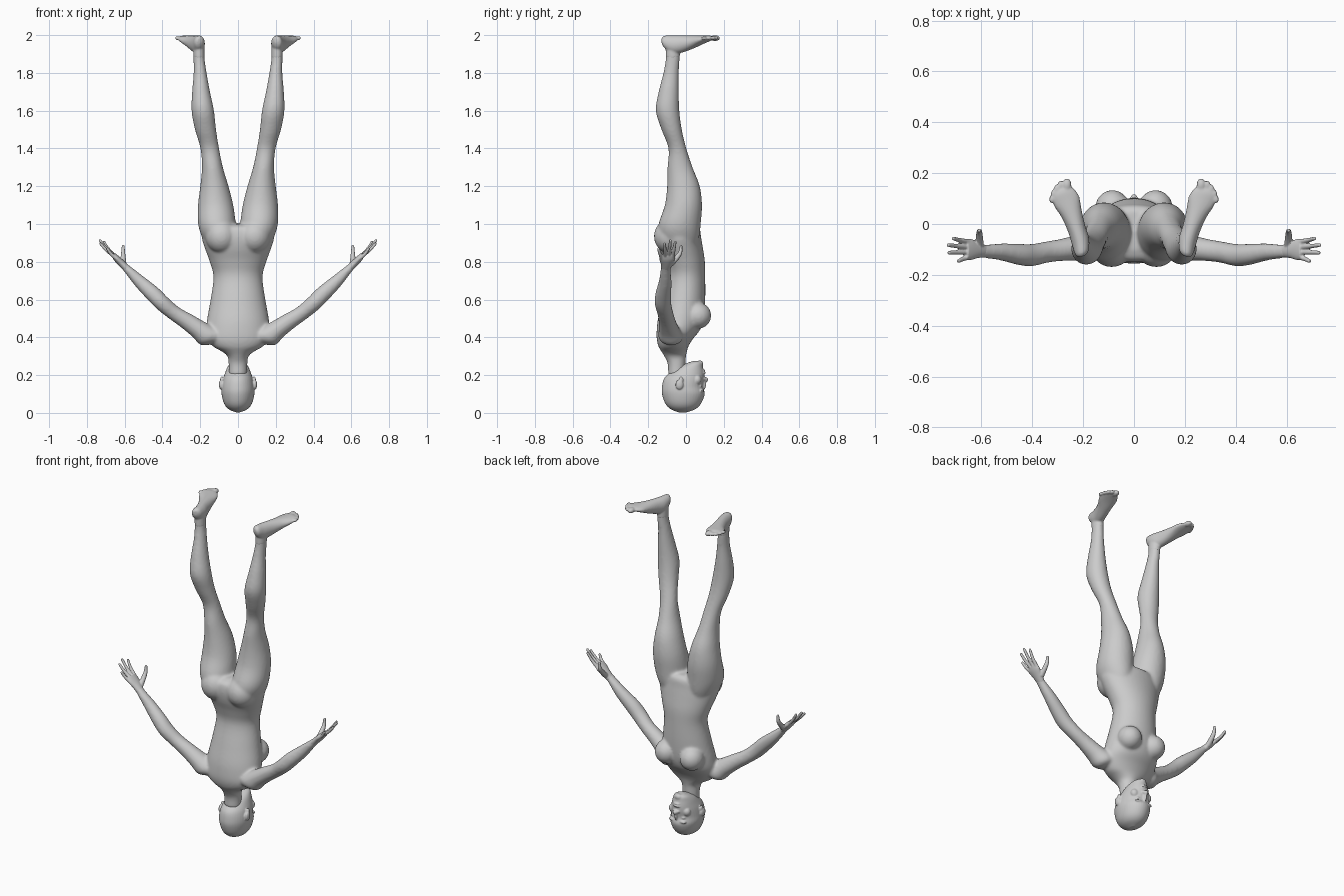
import bpy, bmesh, math
from mathutils import Vector, Matrix

X, Y, Z = Vector((1, 0, 0)), Vector((0, 1, 0)), Vector((0, 0, 1))


def refine(rows, steps=4):
    """Catmull-Rom interpolation of (x, y, z, ru, rv) rows."""
    out = []
    for i in range(len(rows) - 1):
        p0, p1, p2, p3 = (rows[max(0, min(len(rows) - 1, i + k))] for k in (-1, 0, 1, 2))
        for s in range(steps):
            t = s / steps
            out.append([0.5 * (2 * b + (c - a) * t + (2 * a - 5 * b + 4 * c - d) * t * t
                               + (3 * b - a - 3 * c + d) * t ** 3)
                        for a, b, c, d in zip(p0, p1, p2, p3)])
    out.append(list(rows[-1]))
    return out


def loft(bm, rows, u=X, v=Y, mirror=False, n=28):
    """Closed skin of elliptical rings; optional copy across x = 0."""
    for s in ((1, -1) if mirror else (1,)):
        rings = []
        for x, y, z, ru, rv in refine(rows):
            ru, rv = max(ru, 0.001), max(rv, 0.001)
            ring = []
            for k in range(n):
                a = 2 * math.pi * k / n
                p = Vector((x, y, z)) + u * ru * math.cos(a) + v * rv * math.sin(a)
                ring.append(bm.verts.new((p.x * s, p.y, p.z)))
            rings.append(ring)
        for r0, r1 in zip(rings, rings[1:]):
            for k in range(n):
                bm.faces.new((r0[k], r0[(k + 1) % n], r1[(k + 1) % n], r1[k]))
        bm.faces.new(rings[0])
        bm.faces.new(rings[-1])


def blob(bm, c, r, mirror=False):
    for s in ((1, -1) if mirror else (1,)):
        m = Matrix.Translation((c[0] * s, c[1], c[2])) @ Matrix.Diagonal((*r, 1))
        bmesh.ops.create_uvsphere(bm, u_segments=24, v_segments=16, radius=1, matrix=m)


def digit(bm, pts, r0, r1):
    """Tapered finger along a few points, round at the tip."""
    d = (Vector(pts[-1]) - Vector(pts[0])).normalized()
    u = d.cross(Y).normalized()
    k = len(pts) - 1
    rows = [(*p, r0 + (r1 - r0) * i / k, r0 + (r1 - r0) * i / k) for i, p in enumerate(pts)]
    loft(bm, rows, u, d.cross(u), True, 14)
    blob(bm, pts[-1], (r1, r1, r1), True)


def span(z, x0, x1, y0, y1):
    return ((x0 + x1) / 2, (y0 + y1) / 2, z, (x1 - x0) / 2, (y1 - y0) / 2)


def finish(bm, name, voxel, smooth):
    bmesh.ops.recalc_face_normals(bm, faces=bm.faces)
    me = bpy.data.meshes.new(name)
    bm.to_mesh(me)
    bm.free()
    ob = bpy.data.objects.new(name, me)
    bpy.context.collection.objects.link(ob)
    rm = ob.modifiers.new("fuse", 'REMESH')
    rm.mode, rm.voxel_size, rm.use_smooth_shade = 'VOXEL', voxel, True
    sm = ob.modifiers.new("soften", 'SMOOTH')
    sm.factor, sm.iterations = 0.5, smooth


# Body: torso, upside down with the chest towards +y
bm = bmesh.new()
torso = [(.20, .048, -.095, -.005), (.26, .05, -.097, -.002), (.30, .056, -.115, 0),
         (.325, .085, -.13, .005), (.35, .13, -.145, .012), (.39, .16, -.155, .035),
         (.44, .168, -.155, .075), (.50, .163, -.148, .095), (.60, .145, -.125, .102),
         (.72, .13, -.10, .102), (.80, .15, -.115, .10), (.87, .175, -.14, .09),
         (.93, .192, -.15, .08), (.98, .18, -.14, .072), (1.0, .12, -.10, .05)]
loft(bm, [span(z, -w, w, b, f) for z, w, b, f in torso], n=40)
blob(bm, (.085, .062, .515), (.068, .072, .07), True)
blob(bm, (.088, -.085, .935), (.085, .085, .09), True)

# Body: legs
leg = [(.86, .04, .15, -.09, .05), (.93, .012, .19, -.14, .07), (1.0, .012, .211, -.145, .078),
       (1.1, .025, .212, -.112, .085), (1.2, .05, .20, -.10, .073), (1.3, .08, .191, -.098, .035),
       (1.4, .10, .199, -.093, .002), (1.5, .116, .228, -.13, -.022), (1.6, .127, .246, -.16, -.035),
       (1.7, .148, .243, -.145, -.038), (1.8, .166, .235, -.12, -.038), (1.88, .177, .236, -.107, -.033),
       (1.96, .178, .238, -.108, -.03)]
loft(bm, [span(*r) for r in leg], mirror=True)

# Body: arms
arm = [(.10, -.08, .40, .05, .05), (.155, -.08, .405, .066, .062), (.205, -.09, .44, .055, .052),
       (.27, -.10, .485, .045, .045), (.34, -.11, .53, .042, .04), (.40, -.122, .58, .044, .042),
       (.45, -.12, .63, .042, .042), (.52, -.11, .695, .034, .034), (.58, -.108, .755, .027, .023),
       (.61, -.105, .785, .027, .017)]
loft(bm, arm, Y, Vector((-.68, 0, .73)), True)
finish(bm, "body", .0075, 10)

# Head: skull, face features and ears
bm = bmesh.new()
skull = [(.003, .012, -.04, .005), (.02, .05, -.082, .05), (.05, .074, -.11, .08),
         (.10, .087, -.127, .099), (.14, .086, -.127, .09), (.18, .079, -.117, .096),
         (.21, .069, -.09, .096), (.24, .057, -.05, .09), (.262, .042, 0, .086), (.274, .022, .035, .078)]
loft(bm, [span(z, -w, w, b, f) for z, w, b, f in skull], n=40)
for c, r, m in [((0, .10, .176), (.014, .018, .014), False), ((0, .093, .155), (.009, .015, .032), False),
                ((.012, .095, .18), (.009, .01, .008), True), ((0, .092, .212), (.024, .013, .006), False),
                ((0, .09, .225), (.021, .012, .006), False), ((0, .074, .26), (.023, .017, .018), False),
                ((.032, .083, .118), (.027, .012, .009), True), ((.033, .074, .141), (.015, .012, .009), True),
                ((.045, .06, .175), (.025, .022, .026), True), ((.09, -.035, .15), (.011, .021, .026), True),
                ((.086, -.026, .175), (.009, .012, .018), True)]:
    blob(bm, c, r, m)
finish(bm, "head", .004, 4)

# Feet: soles up, toes turned outwards
bm = bmesh.new()
foot = [(.202, -.127, 1.972, .012, .014), (.204, -.112, 1.964, .028, .033), (.21, -.07, 1.95, .036, .048),
        (.225, -.02, 1.953, .036, .045), (.245, .04, 1.964, .042, .034), (.265, .09, 1.976, .053, .022),
        (.279, .122, 1.983, .046, .015), (.284, .138, 1.984, .034, .01)]
loft(bm, foot, Vector((.93, -.36, 0)), Z, True)
loft(bm, [span(*r) for r in leg[-2:]], mirror=True)
for x, y, r in [(.264, .154, .018), (.288, .153, .0125), (.304, .138, .012), (.316, .119, .0115), (.323, .097, .011)]:
    blob(bm, (x, y, 1.984), (r, r * 1.45, r * .85), True)
finish(bm, "feet", .005, 4)

# Hands: palm, four fingers and thumb
bm = bmesh.new()
palm = [(.585, -.107, .76, .024, .019), (.615, -.102, .79, .032, .019), (.643, -.10, .818, .042, .017),
        (.66, -.10, .838, .038, .012)]
loft(bm, palm, Y, Vector((-.73, 0, .68)), True)
for base, tip in [((.652, -.07, .828), (.71, -.057, .905)), ((.657, -.09, .833), (.73, -.083, .912)),
                  ((.657, -.11, .83), (.727, -.113, .895)), ((.648, -.13, .82), (.69, -.146, .868))]:
    mid = [(a + b) / 2 for a, b in zip(base, tip)]
    mid[0] += .005
    digit(bm, [base, tuple(mid), tip], .0105, .0075)
digit(bm, [(.607, -.085, .785), (.608, -.05, .82), (.608, -.03, .85), (.608, -.026, .882)], .017, .008)
finish(bm, "hands", .0035, 4)
